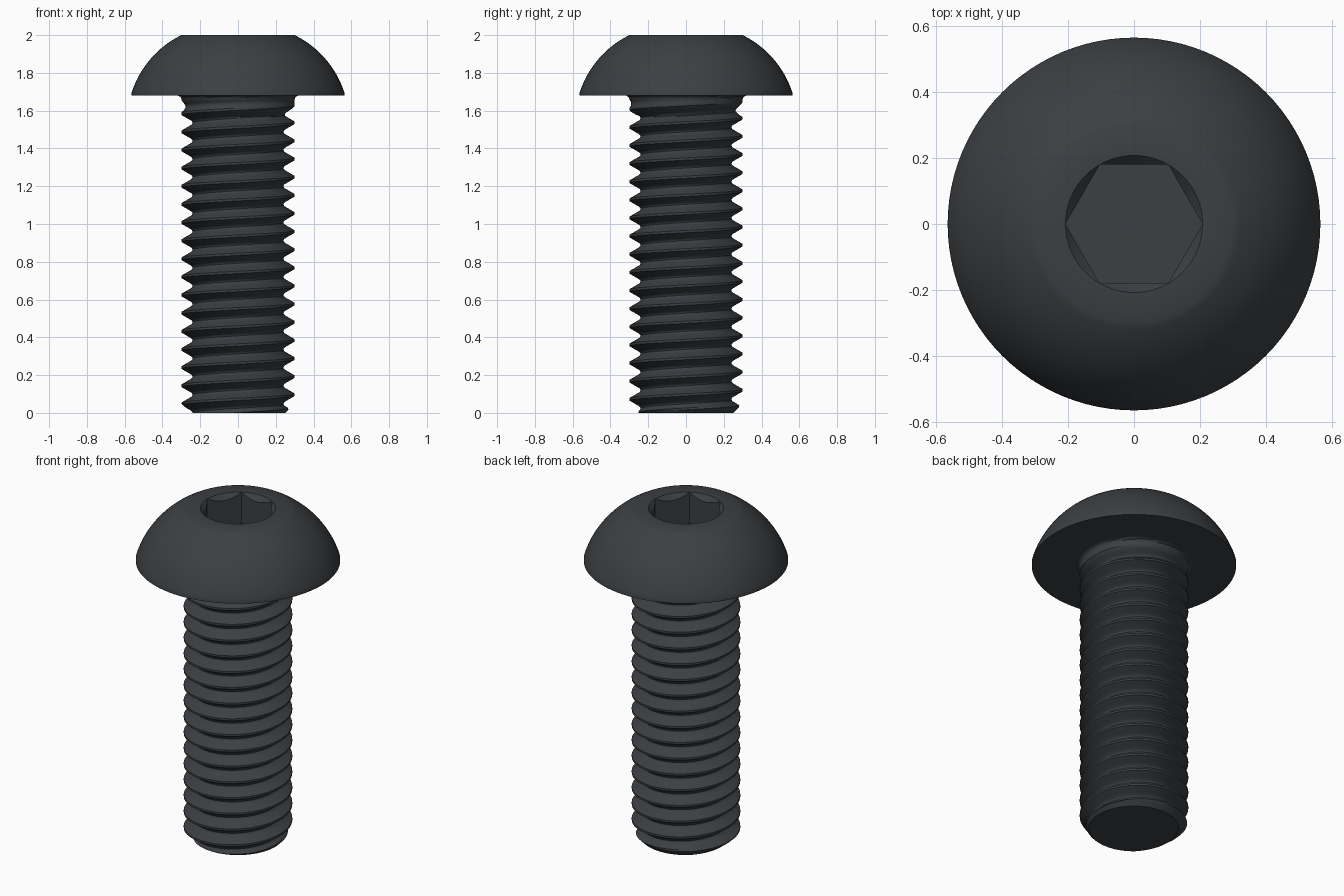
import bpy, bmesh, math

if "Cube" in bpy.data.objects:
    bpy.data.objects.remove(bpy.data.objects["Cube"])

N = 96                      # columns around the axis
PITCH, CREST, ROOT = 0.096, 0.30, 0.241
SEAT, TOP = 1.68, 2.0       # underside and top of the head
HEX = 0.18                  # half width across the socket flats
RIM = HEX / math.cos(math.pi / 6)

mat = bpy.data.materials.new("black_steel")
mat.diffuse_color = (0.045, 0.05, 0.055, 1)
mat.use_nodes = True
mat.node_tree.nodes["Principled BSDF"].inputs["Base Color"].default_value = mat.diffuse_color


def grid_object(name, rows, cap_z):
    """Skin rows of points (each a function of angle -> (r, z)) and cap the loop at cap_z."""
    bm = bmesh.new()
    cols = []
    for i in range(N + 1):
        a = 2 * math.pi * i / N
        col = []
        for f in rows:
            r, z = f(a)
            col.append(bm.verts.new((r * math.cos(a), r * math.sin(a), z)))
        cols.append(col)
    for c0, c1 in zip(cols, cols[1:]):
        for j in range(len(rows) - 1):
            bm.faces.new((c0[j], c1[j], c1[j + 1], c0[j + 1]))
    bmesh.ops.remove_doubles(bm, verts=bm.verts, dist=1e-5)
    rim = [e for e in bm.edges if e.is_boundary
           and all(abs(v.co.z - cap_z) < 1e-4 for v in e.verts)]
    bmesh.ops.holes_fill(bm, edges=rim, sides=0)
    bmesh.ops.recalc_face_normals(bm, faces=bm.faces)
    me = bpy.data.meshes.new(name)
    bm.to_mesh(me)
    bm.free()
    me.materials.append(mat)
    ob = bpy.data.objects.new(name, me)
    bpy.context.collection.objects.link(ob)
    bpy.ops.object.select_all(action='DESELECT')
    ob.select_set(True)
    bpy.context.view_layer.objects.active = ob
    bpy.ops.object.shade_smooth_by_angle(angle=math.radians(30))
    return ob


# Threaded shank: rows follow the helix and are clamped at both ends
PROFILE = [(0, CREST), (0.0625, CREST), (0.375, 0.248), (0.43, 0.243), (0.5, ROOT)]


def thread_radius(u):
    u = abs((u + 0.5) % 1 - 0.5)
    for (u0, r0), (u1, r1) in zip(PROFILE, PROFILE[1:]):
        if u <= u1:
            return r0 + (r1 - r0) * (u - u0) / (u1 - u0)
    return ROOT


def shank_row(k):
    def f(a):
        turn = a / (2 * math.pi)
        z = min(max(PITCH * (k + turn), 0), SEAT)
        r = thread_radius(z / PITCH - turn)
        fade = min(max((1.66 - z) / 0.09, 0), 1)       # thread runs out below the head
        r = CREST + (r - CREST) * fade
        r = min(r, 0.25 + z)                           # end chamfer
        if z > 1.66:                                   # fillet under the head
            r = CREST + 0.02 - math.sqrt(max(0.0004 - (z - 1.66) ** 2, 0))
        return r, z
    return f


steps = [0, 0.0625, 0.17, 0.27, 0.375, 0.43, 0.5, 0.57, 0.625, 0.73, 0.83, 0.9375]
turns = math.ceil(SEAT / PITCH) + 1
grid_object("threaded_shank",
            [shank_row(t + s) for t in range(-2, turns) for s in steps], 0)


# Domed head with a chamfered hex socket
def ring(r, z):
    return lambda a: (r, z)


def hex_radius(a):
    return HEX / math.cos((a % (math.pi / 3)) - math.pi / 6)


def socket_edge(a):
    r = hex_radius(a)
    return r, TOP - 1.1 * (RIM - r)


def dome(p0, p1, sagitta, n):
    dx, dz = p1[0] - p0[0], p1[1] - p0[1]
    c = math.hypot(dx, dz)
    half = 2 * math.atan(2 * sagitta / c)
    R = c / 2 / math.sin(half)
    for i in range(n + 1):
        t = -half + 2 * half * i / n
        s = 0.5 + R * math.sin(t) / c
        h = R * (math.cos(t) - math.cos(half))
        yield ring(p0[0] + dx * s + dz / c * h, p0[1] + dz * s - dx / c * h)


head = [ring(0.32, SEAT), ring(0.565, SEAT)]
head += dome((0.565, 1.69), (0.30, TOP), 0.042, 20)
head += [ring(RIM, TOP), socket_edge, lambda a: (hex_radius(a), 1.81)]
grid_object("button_head", head, 1.81)
